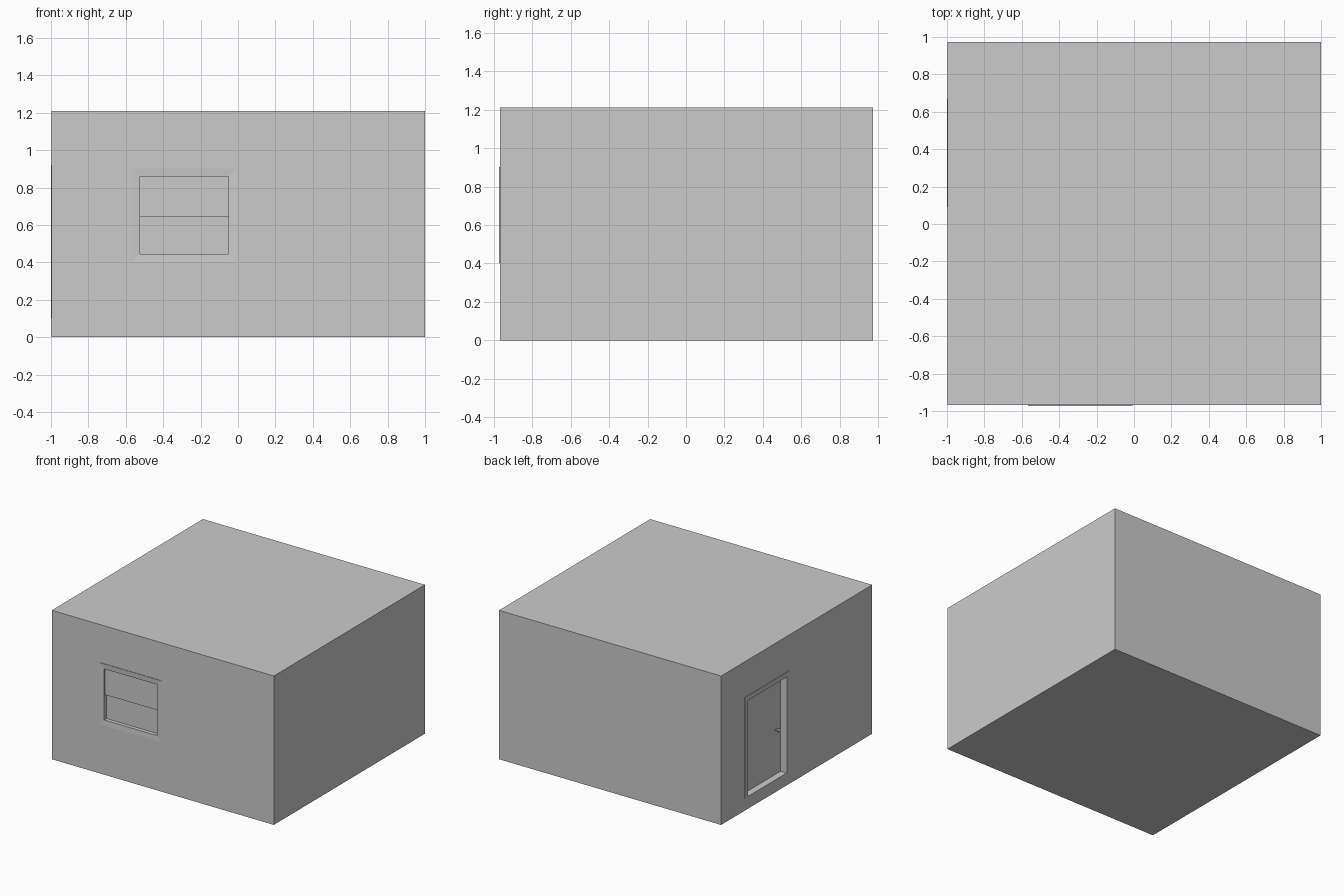
import bpy, bmesh
from mathutils import Vector

if "Cube" in bpy.data.objects:
    bpy.data.objects.remove(bpy.data.objects["Cube"])

FRONT, LEFT = -0.968, -0.996      # wall planes carrying the window and door


def mesh_object(name, bm):
    bmesh.ops.recalc_face_normals(bm, faces=bm.faces)
    me = bpy.data.meshes.new(name)
    bm.to_mesh(me)
    bm.free()
    ob = bpy.data.objects.new(name, me)
    bpy.context.collection.objects.link(ob)
    return ob


def box(name, lo, hi):
    bm = bmesh.new()
    bmesh.ops.create_cube(bm, size=1)
    lo, hi = Vector(lo), Vector(hi)
    for v in bm.verts:
        v.co = Vector([(a + b) / 2 + c * (b - a) for a, b, c in zip(lo, hi, v.co)])
    return mesh_object(name, bm)


def trim(name, outer, inner, place, closed):
    """Mitred casing, thicker at its outer edge; place(u, v, depth) -> 3D."""
    bm = bmesh.new()
    rings = []
    for (ou, ov), (iu, iv) in zip(outer, inner):
        section = [(ou, ov, 0.002), (ou, ov, -0.004), (iu, iv, -0.001), (iu, iv, 0.002)]
        rings.append([bm.verts.new(place(*p)) for p in section])
    n = len(rings)
    for i in range(n if closed else n - 1):
        a, b = rings[i], rings[(i + 1) % n]
        for k in range(4):
            j = (k + 1) % 4
            bm.faces.new((a[k], a[j], b[j], b[k]))
    if not closed:
        bm.faces.new(rings[0])
        bm.faces.new(rings[-1])
    return mesh_object(name, bm)


def rect(u0, u1, v0, v1):
    return [(u0, v0), (u0, v1), (u1, v1), (u1, v0)]


# Building block with door and window recesses
walls = box("walls", (LEFT, FRONT, 0), (1, 0.972, 1.21))
cutters = [
    box("window_cutter", (-0.525, -1.1, 0.445), (-0.05, FRONT + 0.06, 0.86)),
    box("door_cutter", (-1.1, 0.13, 0.10), (LEFT + 0.08, 0.63, 0.88)),
]
for c in cutters:
    m = walls.modifiers.new(c.name, 'BOOLEAN')
    m.operation = 'DIFFERENCE'
    m.solver = 'EXACT'
    m.object = c
bpy.context.view_layer.objects.active = walls
for m in list(walls.modifiers):
    bpy.ops.object.modifier_apply(modifier=m.name)
for c in cutters:
    bpy.data.objects.remove(c)

# Window: two sashes, the lower one set further back
box("upper_sash", (-0.525, FRONT + 0.012, 0.645), (-0.05, FRONT + 0.06, 0.86))
box("lower_sash", (-0.525, FRONT + 0.03, 0.445), (-0.05, FRONT + 0.06, 0.645))
trim("window_trim", rect(-0.566, -0.008, 0.402, 0.902), rect(-0.525, -0.05, 0.445, 0.86),
     lambda u, v, d: (u, FRONT + d, v), True)

# Door: recessed leaf and casing on three sides
box("door_leaf", (LEFT + 0.055, 0.13, 0.10), (LEFT + 0.08, 0.63, 0.88))
trim("door_trim", rect(0.09, 0.67, 0.10, 0.92), rect(0.13, 0.63, 0.10, 0.88),
     lambda u, v, d: (LEFT + d, u, v), False)

# Door knob: lathed profile of (distance from leaf, radius)
bm = bmesh.new()
profile = [(0, 0), (0, 0.016), (0.004, 0.016), (0.006, 0.007), (0.014, 0.007),
           (0.018, 0.013), (0.024, 0.016), (0.030, 0.013), (0.034, 0.006), (0.035, 0)]
pts = [bm.verts.new((LEFT + 0.055 - d, 0.185, 0.46 + r)) for d, r in profile]
edges = [bm.edges.new(p) for p in zip(pts, pts[1:])]
bmesh.ops.spin(bm, geom=pts + edges, cent=(0, 0.185, 0.46), axis=(1, 0, 0),
               angle=6.2831853, steps=16)
bmesh.ops.remove_doubles(bm, verts=bm.verts, dist=0.0002)
knob = mesh_object("door_knob", bm)
bpy.ops.object.select_all(action='DESELECT')
knob.select_set(True)
bpy.context.view_layer.objects.active = knob
bpy.ops.object.shade_smooth_by_angle()
